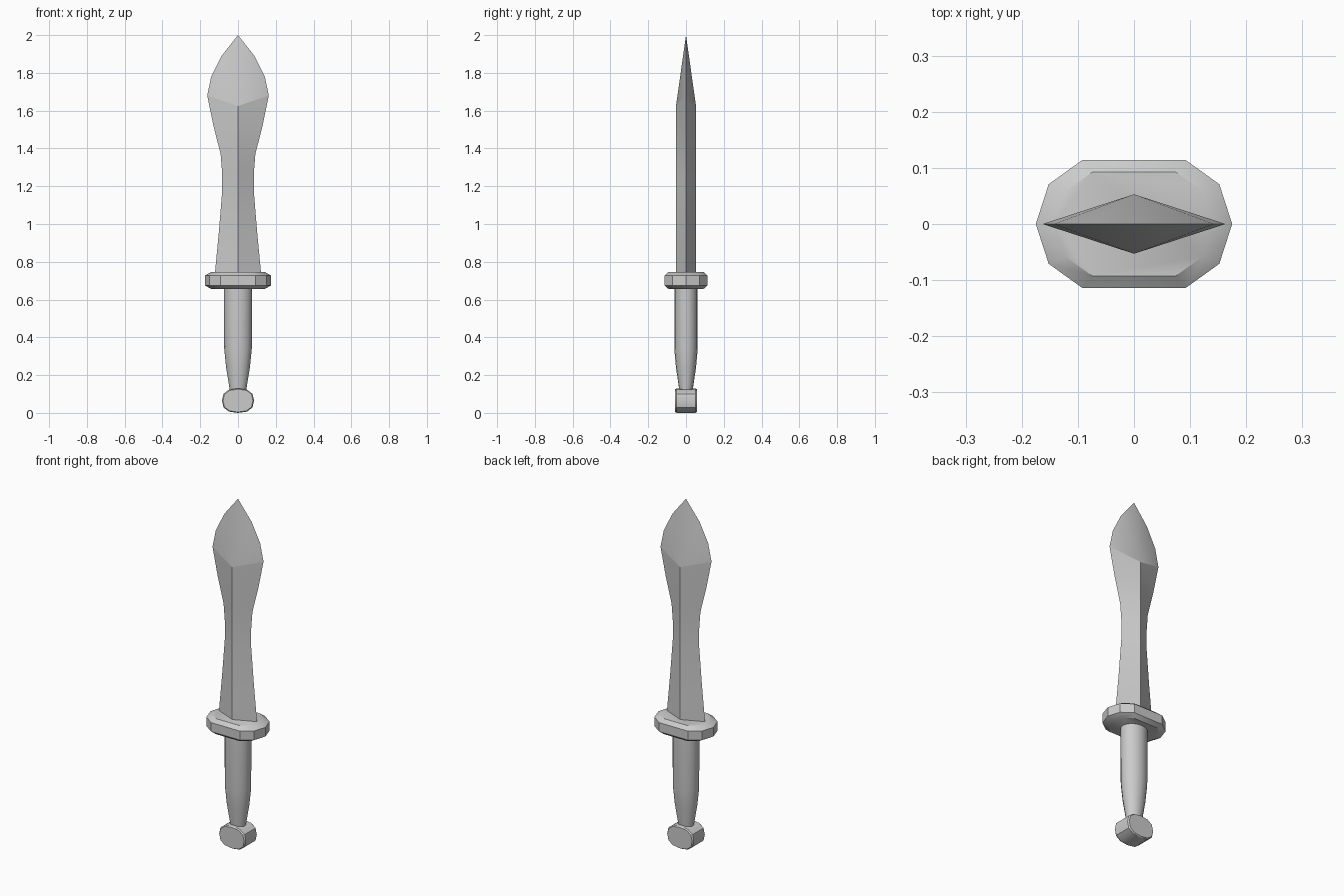
import bpy, bmesh, math

# Remove the default cube
cube = bpy.data.objects.get("Cube")
if cube:
    bpy.data.objects.remove(cube, do_unlink=True)

# One plain grey for the whole model
grey = bpy.data.materials.new("plain_grey")
grey.use_nodes = True
grey.diffuse_color = (0.6, 0.6, 0.6, 1)
grey.node_tree.nodes["Principled BSDF"].inputs["Base Color"].default_value = (0.6, 0.6, 0.6, 1)


def bridge(bm, a, b):
    """Join two rings of equal length with quads."""
    n = len(a)
    for i in range(n):
        j = (i + 1) % n
        bm.faces.new((a[i], a[j], b[j], b[i]))


def finish(bm, name):
    """Turn a bmesh into a smooth shaded object with sharp creases."""
    bmesh.ops.recalc_face_normals(bm, faces=bm.faces)
    mesh = bpy.data.meshes.new(name)
    bm.to_mesh(mesh)
    bm.free()
    mesh.materials.append(grey)
    obj = bpy.data.objects.new(name, mesh)
    bpy.context.collection.objects.link(obj)
    bpy.ops.object.select_all(action='DESELECT')
    obj.select_set(True)
    bpy.context.view_layer.objects.active = obj
    bpy.ops.object.shade_smooth_by_angle(angle=math.radians(32))
    return obj


def loft(name, rings):
    """Closed solid through a list of point rings."""
    bm = bmesh.new()
    loops = [[bm.verts.new(p) for p in ring] for ring in rings]
    for a, b in zip(loops, loops[1:]):
        bridge(bm, a, b)
    bm.faces.new(loops[0])
    bm.faces.new(loops[-1])
    return finish(bm, name)


def mirrored(quarter):
    """Complete an outline from its first quadrant, starting on the +x axis."""
    half = quarter + [(-x, y) for x, y in reversed(quarter) if x > 0]
    return half + [(x, -y) for x, y in reversed(half) if y > 0]


# Blade: diamond section, leaf shaped outline
RIDGE, APEX_Z, TIP_Z = 0.053, 1.625, 2.0
body = [(0.73, 0.123), (0.95, 0.102), (1.17, 0.084), (1.27, 0.084),
        (1.37, 0.092), (1.52, 0.13), (1.68, 0.163)]
point = [(1.78, 0.142), (1.89, 0.087)]
bm = bmesh.new()
rows = []
for z, w in body:
    rz = min(z, APEX_Z)
    rows.append([bm.verts.new(p) for p in
                 ((w, 0, z), (0, -RIDGE, rz), (-w, 0, z), (0, RIDGE, rz))])
for a, b in zip(rows, rows[1:]):
    bridge(bm, a, b)
bm.faces.new(rows[0])
tip = bm.verts.new((0, 0, TIP_Z))
right, front, left, back = rows[-1]
for side, start in ((1, right), (-1, left)):
    edge = [start] + [bm.verts.new((side * w, 0, z)) for z, w in point] + [tip]
    for apex in (front, back):
        for a, b in zip(edge, edge[1:]):
            bm.faces.new((apex, a, b))
blade = finish(bm, "blade")
# Crisp crease where the body meets the point
widest = body[-1][0]
for e in blade.data.edges:
    heights = sorted(blade.data.vertices[i].co.z for i in e.vertices)
    if abs(heights[0] - APEX_Z) < 0.001 and abs(heights[1] - widest) < 0.001:
        e.use_edge_sharp = True

# Guard: bevelled ten sided plate
outline = mirrored([(0.175, 0), (0.152, 0.071), (0.092, 0.114)])
loft("guard", [[(x * s, y * s, z) for x, y in outline]
               for z, s in ((0.657, 0.82), (0.675, 1), (0.727, 1), (0.746, 0.81))])

# Grip: oval shaft narrowing to the pommel
SIDES = 16
grip_profile = [(0.1, 0.042, 0.034), (0.13, 0.045, 0.037), (0.24, 0.063, 0.053),
                (0.34, 0.073, 0.062), (0.67, 0.075, 0.062)]
loft("grip", [[(rx * math.cos(t), ry * math.sin(t), z)
               for t in (math.tau * i / SIDES for i in range(SIDES))]
              for z, rx, ry in grip_profile])

# Pommel: rounded drum lying front to back
drum = mirrored([(0.085, 0), (0.077, 0.036), (0.048, 0.058), (0, 0.065)])
loft("pommel", [[(x * s, y, 0.065 + z * s) for x, z in drum]
                for y, s in ((-0.057, 0.93), (-0.05, 1), (0.05, 1), (0.057, 0.93))])
